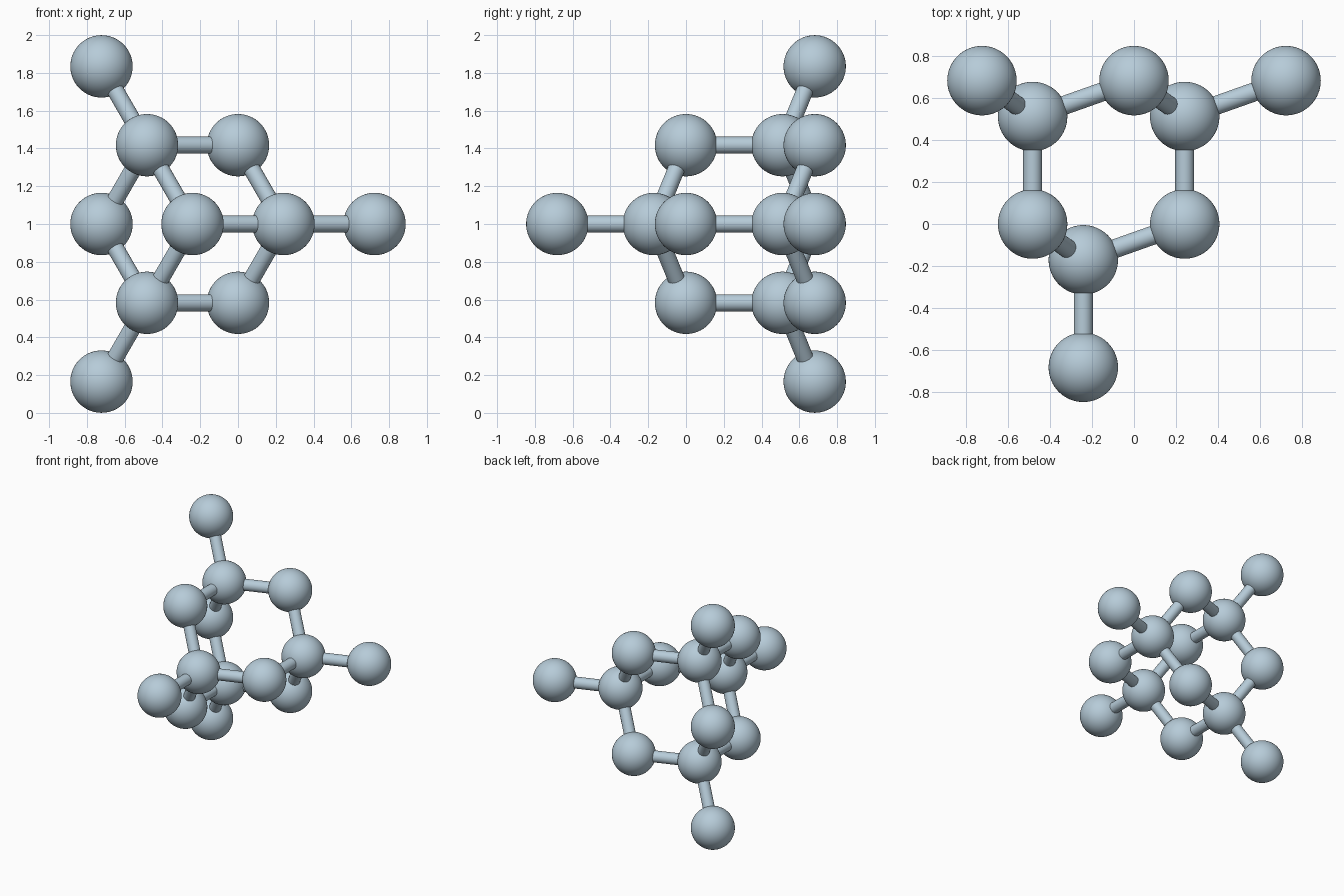
import bpy
import math
from mathutils import Vector, Matrix

cube = bpy.data.objects.get("Cube")
if cube:
    bpy.data.objects.remove(cube, do_unlink=True)

BOND = 0.511          # distance between neighbouring balls
BALL_R = 0.165
ROD_R = 0.045
RADIAL = BOND * math.sqrt(8) / 3
STEP = BOND / 3

mat = bpy.data.materials.new("pale blue grey")
mat.use_nodes = True
colour = (0.47, 0.60, 0.69, 1)
mat.diffuse_color = colour
mat.node_tree.nodes["Principled BSDF"].inputs["Base Color"].default_value = colour


def finish(name):
    obj = bpy.context.object
    obj.name = name
    obj.data.materials.append(mat)
    bpy.ops.object.shade_smooth_by_angle(angle=math.radians(40))
    return obj


def ball(name, pos):
    bpy.ops.mesh.primitive_uv_sphere_add(segments=64, ring_count=32, radius=BALL_R,
                                         location=pos, rotation=(math.pi / 2, 0, 0))
    finish(name)


def rod(name, a, b):
    d = b - a
    bpy.ops.mesh.primitive_cylinder_add(vertices=32, radius=ROD_R, depth=d.length,
                                        location=(a + b) / 2)
    bpy.context.object.rotation_euler = d.to_track_quat('Z', 'Y').to_euler()
    finish(name)


def around(radius, y, turn):
    """Point on a circle about the cage axis, which runs along y."""
    return Vector((-RADIAL / 2 + radius * math.cos(turn), y, 1 + radius * math.sin(turn)))


# Front node with its outer ball
front = around(0, -STEP, 0)
tip = around(0, -4 * STEP, 0)
ball("front_node", front)
ball("front_tip", tip)
rod("front_tip_rod", front, tip)

# Three identical arms, a third of a turn apart
third = 2 * math.pi / 3
for i, side in enumerate(("left", "upper", "lower")):
    t = i * third
    node = around(RADIAL, 3 * STEP, t)
    link = around(RADIAL, 0, t)
    outer = around(2 * RADIAL, 4 * STEP, t)
    bridge = around(RADIAL, 4 * STEP, t + third / 2)
    next_node = around(RADIAL, 3 * STEP, t + third)
    for part, pos in (("node", node), ("front_link", link), ("tip", outer)):
        ball(f"{side}_{part}", pos)
    # Bridge ball sits between this node and the next, pushed outward
    bridge = around(RADIAL, 4 * STEP, t + third / 2)
    ball(f"{side}_bridge", bridge)
    rod(f"{side}_front_rod", front, link)
    rod(f"{side}_link_rod", link, node)
    rod(f"{side}_tip_rod", node, outer)
    rod(f"{side}_bridge_rod_a", node, bridge)
    rod(f"{side}_bridge_rod_b", bridge, next_node)
